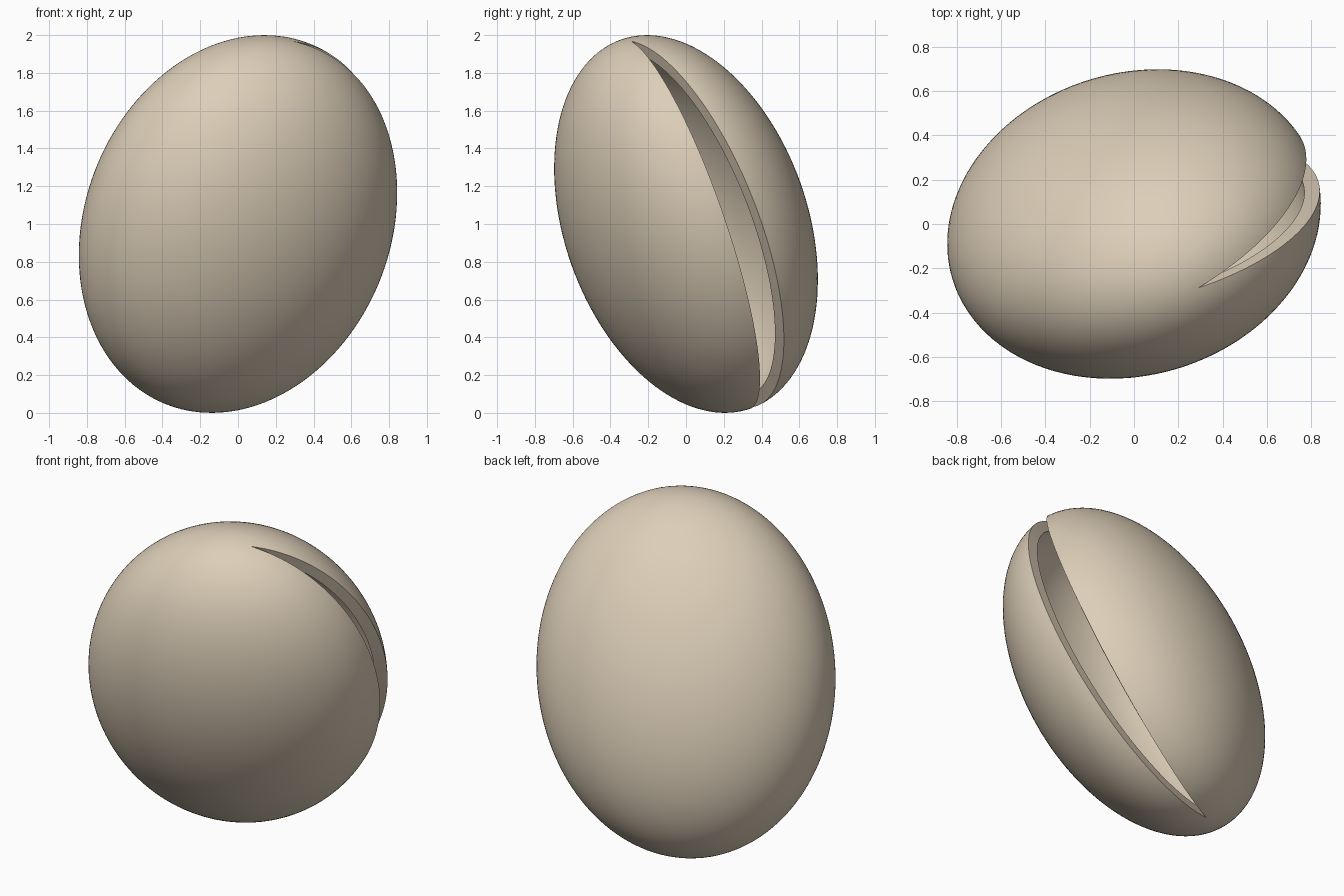
import bpy, bmesh, math
from mathutils import Vector

if "Cube" in bpy.data.objects:
    bpy.data.objects.remove(bpy.data.objects["Cube"])

# Axes of the tilted ellipsoid: long axis, short axis, and the axis the slit opens along
LONG = Vector((0.275, -0.275, 0.921)).normalized()
SHORT = Vector((-0.34, 0.867, 0.368))
SHORT = (SHORT - LONG * SHORT.dot(LONG)).normalized()
MID = SHORT.cross(LONG)
R_LONG, R_MID, R_SHORT = 1.05, 0.85, 0.61
HALF_GAP = math.radians(9)
THICK = 0.07
RINGS, SEGS = 72, 120
CENTRE = Vector((0, 0, 1))


def point(lat, lon):
    return (CENTRE + LONG * (R_LONG * math.cos(lat))
            + MID * (R_MID * math.sin(lat) * math.cos(lon))
            + SHORT * (R_SHORT * math.sin(lat) * math.sin(lon)))


# Open skin: a turned half ellipse with one thin segment left out
bm = bmesh.new()
top = bm.verts.new(point(0, 0))
bottom = bm.verts.new(point(math.pi, 0))
rows = []
for i in range(1, RINGS):
    lat = math.pi * i / RINGS
    rows.append([bm.verts.new(point(lat, HALF_GAP + (2 * math.pi - 2 * HALF_GAP) * j / SEGS))
                 for j in range(SEGS + 1)])
for j in range(SEGS):
    bm.faces.new((top, rows[0][j], rows[0][j + 1]))
    bm.faces.new((bottom, rows[-1][j + 1], rows[-1][j]))
    for a, b in zip(rows, rows[1:]):
        bm.faces.new((a[j], b[j], b[j + 1], a[j + 1]))
bm.normal_update()
bm.faces.ensure_lookup_table()
# make the skin face outward
f = bm.faces[len(bm.faces) // 2]
if f.normal.dot(f.calc_center_median() - CENTRE) < 0:
    bmesh.ops.reverse_faces(bm, faces=bm.faces[:])
mesh = bpy.data.meshes.new("split_shell")
bm.to_mesh(mesh)
bm.free()

shell = bpy.data.objects.new("split_shell", mesh)
bpy.context.collection.objects.link(shell)
bpy.context.view_layer.objects.active = shell
shell.select_set(True)

# Wall thickness, grown inward
mod = shell.modifiers.new("wall", 'SOLIDIFY')
mod.thickness = THICK
mod.offset = -1
bpy.ops.object.modifier_apply(modifier=mod.name)
bpy.ops.object.shade_smooth_by_angle(angle=math.radians(35))

# Single tan colour
tan = bpy.data.materials.new("tan")
tan.diffuse_color = (0.72, 0.62, 0.48, 1)
tan.use_nodes = True
tan.node_tree.nodes["Principled BSDF"].inputs["Base Color"].default_value = tan.diffuse_color
shell.data.materials.append(tan)
